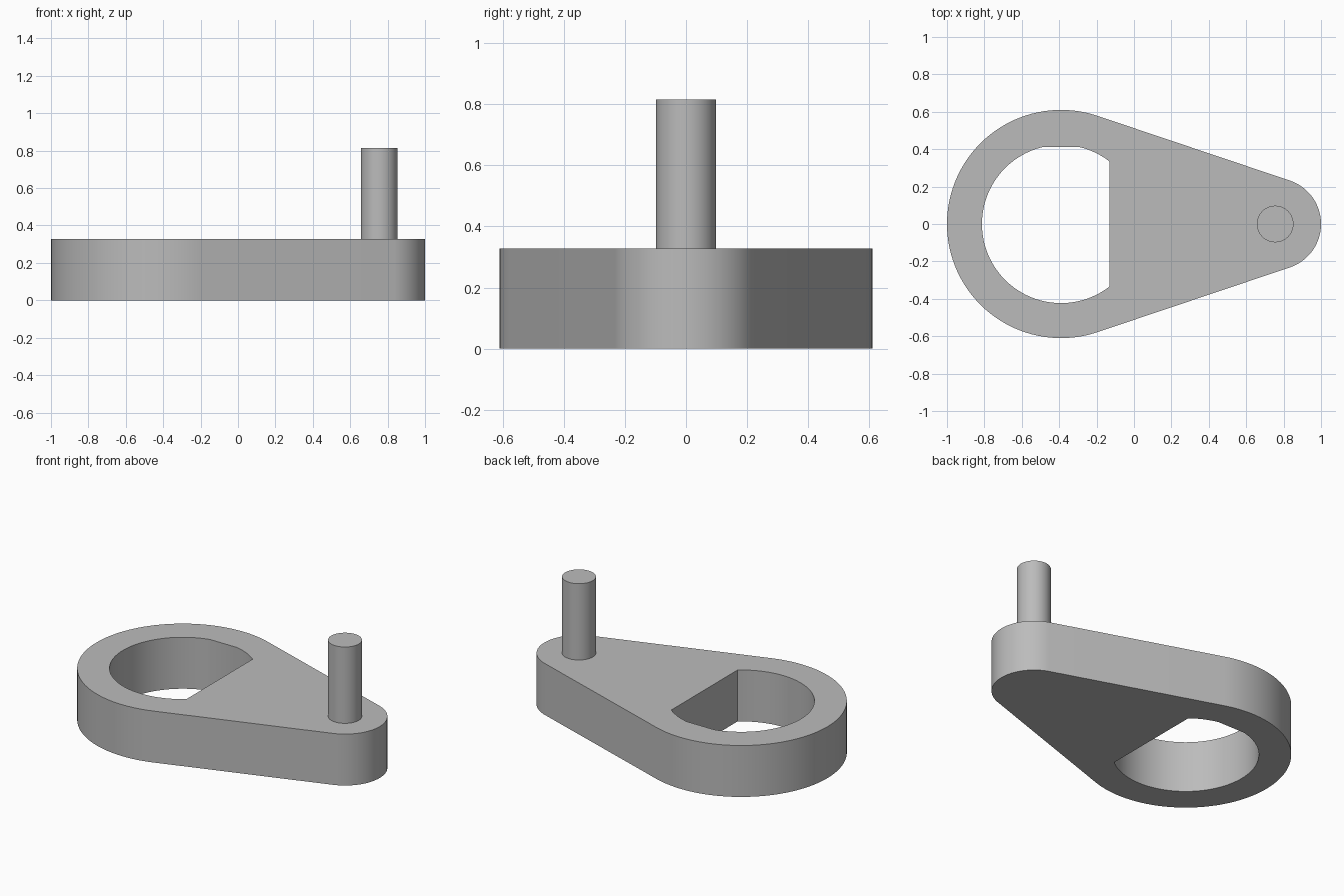
import bpy, bmesh, math

if "Cube" in bpy.data.objects:
    bpy.data.objects.remove(bpy.data.objects["Cube"])

BIG_X, BIG_R = -0.39, 0.61        # wide end of the arm
TIP_X, TIP_R = 0.755, 0.245       # narrow end of the arm
HOLE_R, FLAT_X, FLAT_Y = 0.423, -0.13, 0.412
THICK, PIN_R, PIN_TOP = 0.328, 0.098, 0.815

gray = bpy.data.materials.new("plain gray")
gray.diffuse_color = (0.5, 0.5, 0.5, 1)
gray.use_nodes = True
gray.node_tree.nodes["Principled BSDF"].inputs["Base Color"].default_value = gray.diffuse_color


def arc(cx, r, a0, a1, n):
    return [(cx + r * math.cos(a0 + (a1 - a0) * i / n),
             r * math.sin(a0 + (a1 - a0) * i / n)) for i in range(n + 1)]


def extrude_loops(name, loops, z0, z1):
    """Fill closed outlines (later ones are holes) and extrude upwards."""
    bm = bmesh.new()
    edges = []
    for pts in loops:
        vs = [bm.verts.new((x, y, z0)) for x, y in pts]
        edges += [bm.edges.new((v, vs[(i + 1) % len(vs)])) for i, v in enumerate(vs)]
    bmesh.ops.triangle_fill(bm, edges=edges, use_beauty=True)
    top = bmesh.ops.extrude_face_region(bm, geom=bm.faces[:], use_keep_orig=True)
    for v in top["geom"]:
        if isinstance(v, bmesh.types.BMVert):
            v.co.z = z1
    bmesh.ops.recalc_face_normals(bm, faces=bm.faces)
    mesh = bpy.data.meshes.new(name)
    bm.to_mesh(mesh)
    bm.free()
    mesh.materials.append(gray)
    ob = bpy.data.objects.new(name, mesh)
    bpy.context.collection.objects.link(ob)
    bpy.ops.object.select_all(action='DESELECT')
    ob.select_set(True)
    bpy.context.view_layer.objects.active = ob
    bpy.ops.object.shade_smooth_by_angle(angle=math.radians(30))
    return ob


# Arm outline: two arcs joined by their common tangents
a = math.acos((BIG_R - TIP_R) / (TIP_X - BIG_X))
outline = arc(BIG_X, BIG_R, a, 2 * math.pi - a, 72) + arc(TIP_X, TIP_R, -a, a, 40)

# Round bore with a straight side and a small flat at the back
h = math.acos((FLAT_X - BIG_X) / HOLE_R)
f = math.asin(FLAT_Y / HOLE_R)
bore = (arc(BIG_X, HOLE_R, h, f, 8)
        + arc(BIG_X, HOLE_R, math.pi - f, 2 * math.pi - h, 64))
extrude_loops("crank_arm", [outline, bore], 0, THICK)

# Handle pin standing on the narrow end
extrude_loops("handle_pin", [arc(TIP_X, PIN_R, 0, 2 * math.pi, 48)[:-1]], THICK, PIN_TOP)
